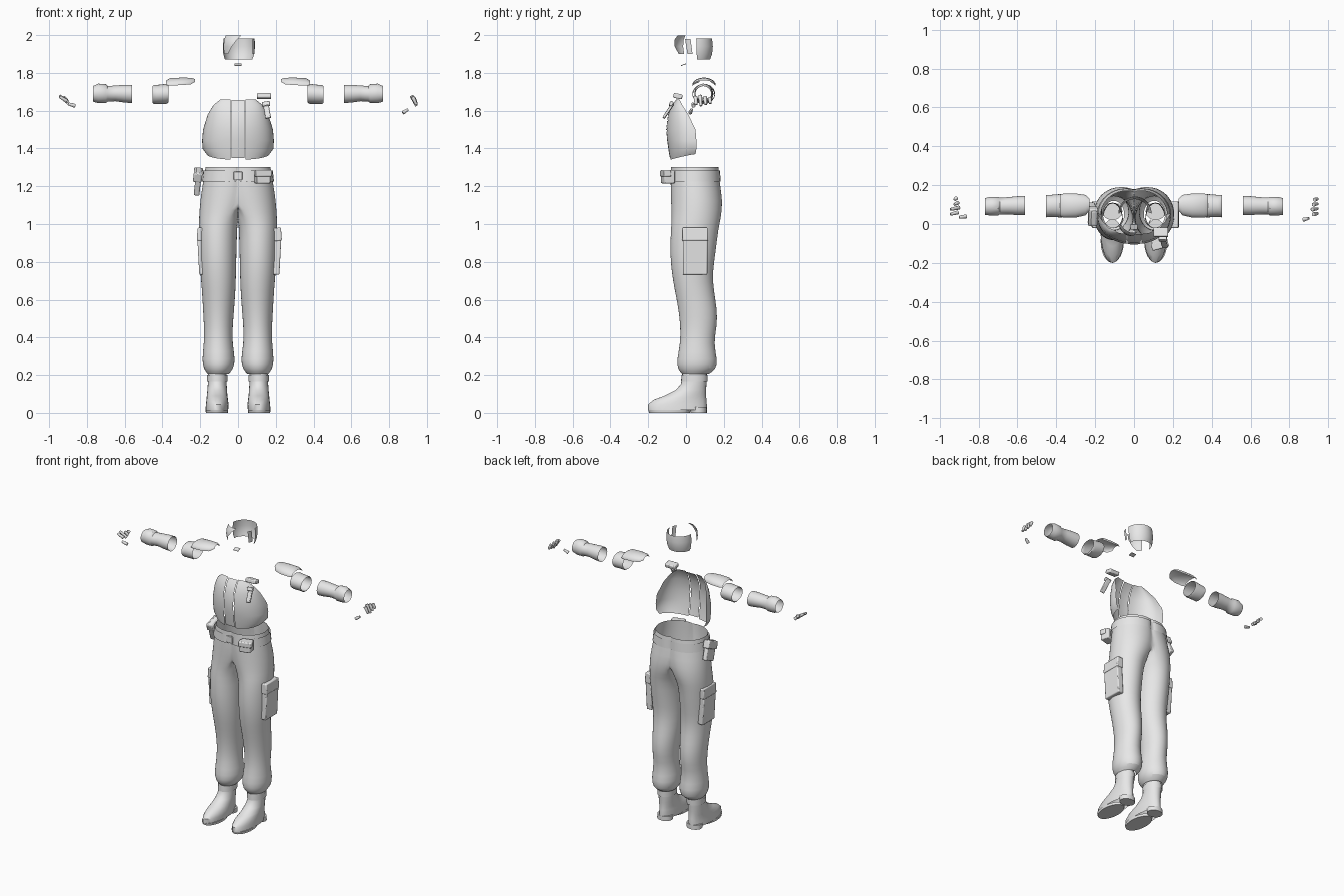
import bpy, bmesh
from math import sin, cos, pi, radians, acos, sqrt
from mathutils import Vector

if "Cube" in bpy.data.objects:
    bpy.data.objects.remove(bpy.data.objects["Cube"])

grey = bpy.data.materials.new("plain_grey")
grey.use_nodes = True
grey.diffuse_color = (0.8, 0.8, 0.8, 1)
grey.node_tree.nodes["Principled BSDF"].inputs["Base Color"].default_value = (0.8, 0.8, 0.8, 1)


def finish(name, bm, mirror=False, subdivide=False, bevel=0):
    """Turn a bmesh into a named, shaded object with its modifiers."""
    bmesh.ops.recalc_face_normals(bm, faces=bm.faces)
    mesh = bpy.data.meshes.new(name)
    bm.to_mesh(mesh)
    bm.free()
    mesh.materials.append(grey)
    obj = bpy.data.objects.new(name, mesh)
    bpy.context.scene.collection.objects.link(obj)
    bpy.ops.object.select_all(action="DESELECT")
    obj.select_set(True)
    bpy.context.view_layer.objects.active = obj
    bpy.ops.object.shade_smooth_by_angle(angle=radians(40))
    if bevel:
        mod = obj.modifiers.new("Bevel", "BEVEL")
        mod.width, mod.segments = bevel, 2
    if mirror:
        mod = obj.modifiers.new("Mirror", "MIRROR")
        mod.merge_threshold = 0.0005
    if subdivide:
        obj.modifiers.new("Subdivision", "SUBSURF").levels = 1
        obj.modifiers["Subdivision"].render_levels = 1
    return obj


def skin(bm, rings, closed):
    """Join neighbouring rings of points with quads."""
    loops = [[bm.verts.new(p) for p in ring] for ring in rings]
    count = len(loops[0])
    for low, high in zip(loops, loops[1:]):
        for i in range(count if closed else count - 1):
            j = (i + 1) % count
            bm.faces.new((low[i], low[j], high[j], high[i]))
    return loops


def loft(name, rows, axis="z", arc=None, taper=0, caps=False, clamp=False,
         steps=24, **kw):
    """Skin ellipses; each row is position, then low and high of both cross axes."""
    rings = []
    for k, (pos, a0, a1, b0, b1) in enumerate(rows):
        start, end = arc or (0, 360)
        end -= taper * (1 - k / (len(rows) - 1))
        ring = []
        for i in range(steps):
            t = radians(start + (end - start) * i / (steps - 1 if arc else steps))
            a = (a0 + a1) / 2 + (a1 - a0) / 2 * cos(t)
            b = (b0 + b1) / 2 + (b1 - b0) / 2 * sin(t)
            ring.append((max(a, 0) if clamp else a, b, pos) if axis == "z" else (pos, a, b))
        rings.append(ring)
    bm = bmesh.new()
    loops = skin(bm, rings, not arc)
    if caps:
        bm.faces.new(loops[0])
        bm.faces.new(loops[-1])
    if clamp:
        # drop the wall on the centre plane so both halves join
        inner = [f for f in bm.faces if all(v.co.x < 0.0001 for v in f.verts)]
        bmesh.ops.delete(bm, geom=inner, context="FACES")
    return finish(name, bm, **kw)


def box(name, centre, size, turn=(0, 0, 0), bevel=0.006):
    bm = bmesh.new()
    bmesh.ops.create_cube(bm, size=1)
    bmesh.ops.scale(bm, vec=size, verts=bm.verts)
    obj = finish(name, bm, bevel=bevel)
    obj.location = centre
    obj.rotation_euler = [radians(a) for a in turn]
    return obj


def peg(name, start, end, radius):
    """Short tapered round piece between two points."""
    start, end = Vector(start), Vector(end)
    bm = bmesh.new()
    bmesh.ops.create_cone(bm, cap_ends=True, segments=10, radius1=radius,
                          radius2=radius * 0.7, depth=(end - start).length)
    obj = finish(name, bm, bevel=0.003)
    obj.location = (start + end) / 2
    obj.rotation_euler = (end - start).to_track_quat("Z", "Y").to_euler()


# Trousers: one leg and half the hips, mirrored
loft("trousers", [
    (1.303, -.10, .172, -.08, .172), (1.22, -.10, .186, -.083, .178),
    (1.12, -.08, .202, -.08, .196), (1.03, -.025, .207, -.076, .185),
    (.98, .004, .209, -.08, .172), (.85, .008, .206, -.086, .157),
    (.74, .01, .20, -.076, .14), (.65, .013, .191, -.06, .147),
    (.55, .02, .186, -.04, .165), (.46, .028, .18, -.03, .165),
    (.37, .03, .18, -.03, .145), (.28, .013, .192, -.05, .168),
    (.23, .025, .182, -.045, .16), (.205, .05, .16, -.02, .12)],
    clamp=True, mirror=True, subdivide=True, steps=28)

# Belt with buckle, pouch and holster
loft("belt", [(1.225, -.10, .191, -.089, .183), (1.283, -.10, .184, -.087, .18)],
     clamp=True, mirror=True, steps=28)
box("buckle", (0, -.087, 1.255), (.045, .012, .045), bevel=.003)
box("belt_pouch", (.13, -.095, 1.25), (.075, .06, .07), (0, 0, 15))
box("belt_pouch_flap", (.133, -.108, 1.268), (.088, .04, .035), (0, 0, 15))
box("holster", (-.212, .05, 1.225), (.03, .085, .13), (22, 6, 0))
box("holster_flap", (-.212, .04, 1.26), (.046, .095, .05), (22, 6, 0))

# Thigh pockets with flaps
for side, word, out in ((1, "left", .204), (-1, "right", .19)):
    box(word + "_thigh_pocket", (side * out, .048, .825), (.04, .13, .185), (0, side * 3, 0))
    box(word + "_pocket_flap", (side * (out + .003), .048, .945), (.046, .136, .07),
        (0, side * -4, 0))

# Boots: upper, sole and heel
loft("boots", [
    (.014, .052, .172, -.2, .11), (.045, .05, .17, -.2, .11),
    (.07, .053, .167, -.17, .108), (.09, .056, .165, -.115, .106),
    (.12, .058, .162, -.055, .106), (.15, .06, .16, -.028, .108),
    (.185, .06, .16, -.02, .11), (.225, .06, .16, -.02, .11)], mirror=True)
loft("boot_cuffs", [(.165, .055, .165, -.026, .115), (.2, .055, .165, -.024, .115)],
     mirror=True)
loft("boot_soles", [(0, .054, .17, -.195, .02), (.016, .052, .172, -.2, .025)],
     caps=True, mirror=True)
loft("boot_heels", [(0, .06, .162, .025, .11), (.03, .06, .162, .02, .11)],
     caps=True, mirror=True)

# Vest front: open-backed shell rows of height, half width, front and back
vest_rows = [(1.34, .165, -.085, .05), (1.38, .187, -.092, .055), (1.44, .19, -.1, .055),
             (1.5, .185, -.105, .05), (1.58, .16, -.095, .012), (1.63, .13, -.075, -.02),
             (1.66, .092, -.052, -.035)]


def vest(name, inside, outside, steps, **kw):
    rings = []
    for z, wide, front, back in vest_rows:
        first, last = acos(min(1, outside / wide)), acos(inside / wide)
        ring = []
        for i in range(steps):
            t = first + (last - first) * i / (steps - 1)
            lift = .3 * (1 - sin(t)) * max(0, 1.44 - z)
            ring.append((wide * cos(t), back + (front - back) * sin(t) ** .8, z + lift))
        rings.append(ring)
    bm = bmesh.new()
    skin(bm, rings, False)
    return finish(name, bm, **kw)


vest("vest_panels", .039, 1, 14, mirror=True)
strip = vest("vest_centre_strip", -.034, .034, 6)
strip.scale.z = .96
strip.location.z = .062

# Shoulder clip and hanging strap
box("shoulder_clip", (.138, -.043, 1.677), (.075, .048, .026), (-12, 0, 0))
box("chest_strap", (.153, -.093, 1.6), (.03, .014, .095), (-33, -10, 0), bevel=.004)
box("chest_strap_tab", (.148, -.078, 1.635), (.042, .018, .025), (-33, -10, 0), bevel=.004)

# Shoulder pads, sleeve bands and forearm guards
loft("shoulder_pads", [
    (.228, .07, .13, 1.735, 1.768), (.25, .045, .15, 1.705, 1.774),
    (.3, .033, .157, 1.695, 1.775), (.36, .033, .157, 1.695, 1.772),
    (.38, .038, .152, 1.71, 1.76)], axis="x", arc=(0, 180), mirror=True)
loft("sleeve_bands", [
    (.368, .035, .153, 1.643, 1.738), (.38, .034, .154, 1.636, 1.742),
    (.43, .037, .15, 1.636, 1.736), (.445, .037, .15, 1.634, 1.736),
    (.452, .034, .15, 1.642, 1.73)], axis="x", mirror=True)
loft("forearm_guards", [
    (.562, .046, .145, 1.64, 1.737), (.6, .046, .143, 1.643, 1.737),
    (.65, .05, .138, 1.65, 1.733), (.69, .05, .136, 1.648, 1.73),
    (.7, .044, .14, 1.64, 1.74), (.74, .044, .14, 1.64, 1.743),
    (.768, .047, .133, 1.648, 1.73)], axis="x", mirror=True)

# Glove finger pieces
for i in range(4):
    y = .05 + .025 * i
    drop = .006 * abs(i - 1)
    peg("left_finger_%d" % (i + 1), (.918 + drop, y, 1.68 - drop),
        (.945, y + .004, 1.625 + drop), .011)
    peg("right_finger_%d" % (i + 1), (-.9 - drop, y + .01, 1.645 + drop),
        (-.945 + .02 * (i > 1), y, 1.68 - drop), .011)
peg("left_thumb", (.872, .022, 1.588), (.9, .03, 1.607), .011)
peg("right_thumb", (-.862, .04, 1.625), (-.9, .035, 1.637), .011)

# Hair: back shell, swept fringe, side lock; and chin patch
loft("back_hair", [
    (1.872, -.07, .076, -.01, .128), (1.9, -.078, .086, -.025, .138),
    (1.94, -.08, .09, -.03, .142), (1.982, -.076, .088, -.03, .138)], arc=(0, 180))
loft("fringe", [
    (1.9, -.082, .08, -.058, .11), (1.94, -.084, .08, -.066, .11),
    (1.975, -.082, .08, -.062, .11), (1.998, -.072, .07, -.045, .1)],
    arc=(205, 285), taper=55, steps=12)
loft("side_lock", [(1.9, -.085, .087, -.03, .12), (1.98, -.085, .087, -.045, .115)],
     arc=(-30, -8), steps=6)
box("chin_patch", (0, -.014, 1.843), (.038, .028, .004), (20, 0, 0), bevel=.001)
